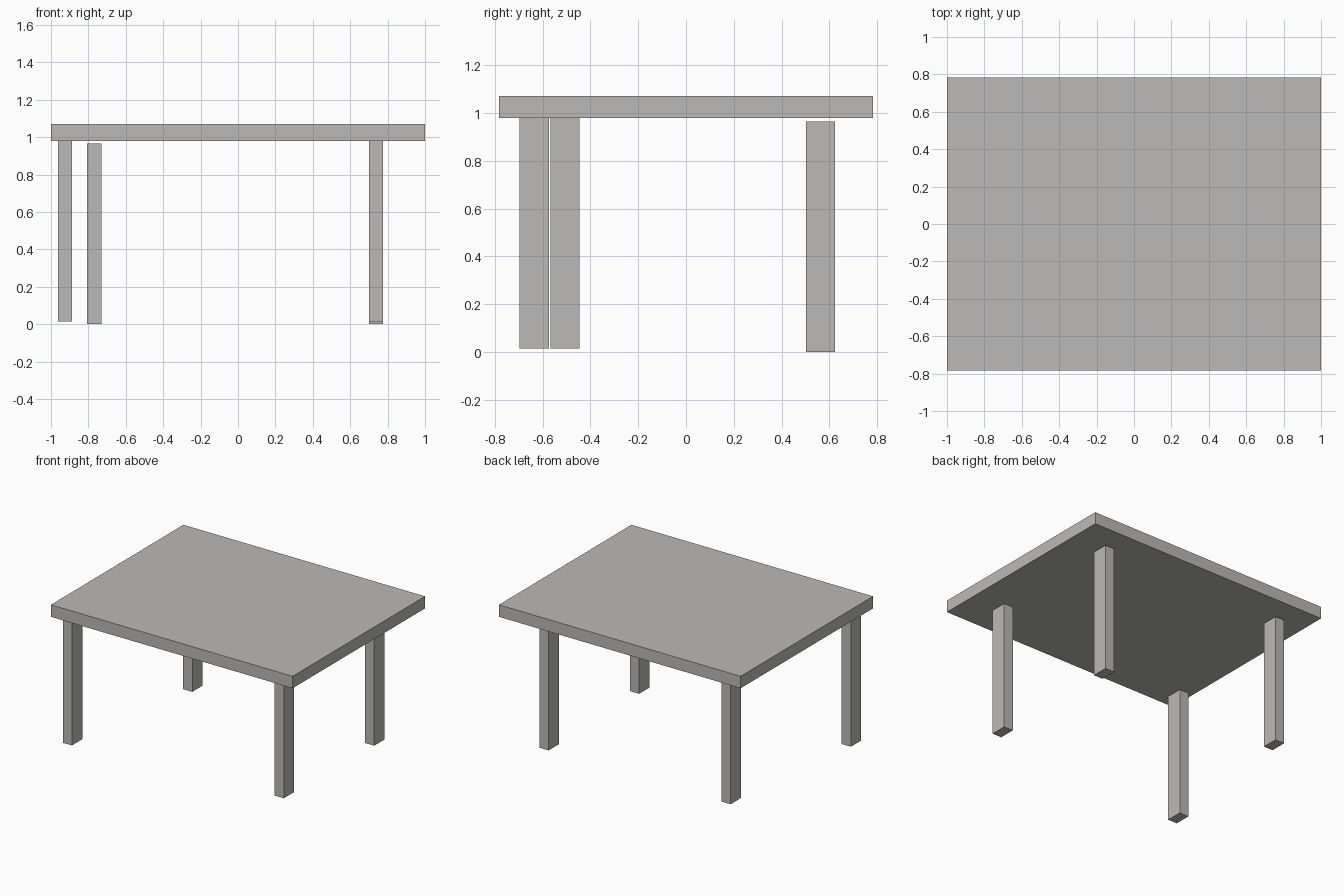
import bpy

# Remove only the default object
cube = bpy.data.objects.get("Cube")
if cube:
    bpy.data.objects.remove(cube, do_unlink=True)

# Single warm grey finish
GREY = (0.50, 0.49, 0.48, 1.0)
grey = bpy.data.materials.new("warm_grey")
grey.use_nodes = True
grey.diffuse_color = GREY
grey.node_tree.nodes["Principled BSDF"].inputs["Base Color"].default_value = GREY


def box(name, center, size):
    """Flat-sided box with its size applied to the mesh."""
    bpy.ops.mesh.primitive_cube_add(size=1, location=center)
    ob = bpy.context.object
    ob.name = ob.data.name = name
    ob.scale = size
    bpy.ops.object.transform_apply(location=False, rotation=False, scale=True)
    ob.data.materials.append(grey)
    return ob


# Tabletop
TOP, UNDERSIDE = 1.07, 0.98
box("tabletop", (0, 0, (TOP + UNDERSIDE) / 2), (2.0, 1.566, TOP - UNDERSIDE))

# Legs: uneven placement, the back pair sits slightly lower
LEG_X, LEG_Y, LEG_Z = 0.076, 0.122, 0.965
legs = {
    "front_right_leg": (-0.925, -0.635, 0.015),
    "front_left_leg": (0.738, -0.506, 0.015),
    "back_right_leg": (-0.768, 0.563, 0.0),
    "back_left_leg": (0.738, 0.563, 0.0),
}
for name, (x, y, foot) in legs.items():
    box(name, (x, y, foot + LEG_Z / 2), (LEG_X, LEG_Y, LEG_Z))
